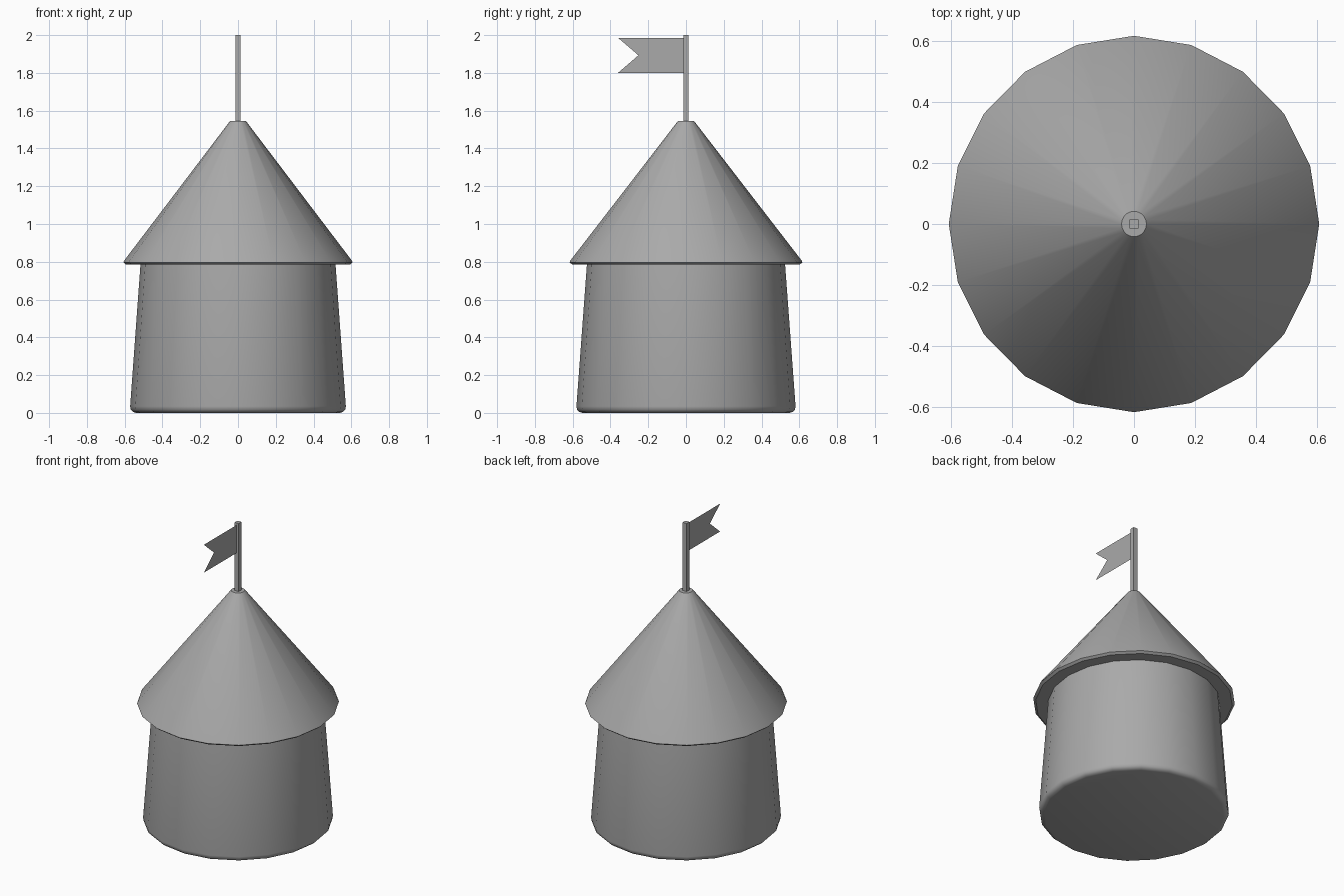
import bpy, bmesh
from math import radians, sin, cos, tau

cube = bpy.data.objects.get("Cube")
if cube:
    bpy.data.objects.remove(cube, do_unlink=True)

grey = bpy.data.materials.new("plain_grey")
grey.use_nodes = True
colour = (0.4, 0.4, 0.4, 1)
grey.diffuse_color = colour
grey.node_tree.nodes["Principled BSDF"].inputs["Base Color"].default_value = colour

SIDES = 20
DEPTH = 1.016  # the building is slightly deeper than it is wide


def add_object(name, bm):
    bmesh.ops.recalc_face_normals(bm, faces=bm.faces)
    mesh = bpy.data.meshes.new(name)
    bm.to_mesh(mesh)
    bm.free()
    mesh.materials.append(grey)
    obj = bpy.data.objects.new(name, mesh)
    bpy.context.collection.objects.link(obj)
    return obj


def smooth(obj, angle):
    bpy.ops.object.select_all(action="DESELECT")
    obj.select_set(True)
    bpy.context.view_layer.objects.active = obj
    bpy.ops.object.shade_smooth_by_angle(angle=radians(angle))


def turned(name, profile, angle):
    """Closed solid of revolution from (radius, height) points."""
    bm = bmesh.new()
    rings = [[bm.verts.new((r * cos(tau * i / SIDES), DEPTH * r * sin(tau * i / SIDES), z))
              for i in range(SIDES)] for r, z in profile]
    for low, high in zip(rings, rings[1:]):
        for i in range(SIDES):
            j = (i + 1) % SIDES
            bm.faces.new((low[i], low[j], high[j], high[i]))
    bm.faces.new(rings[0])
    bm.faces.new(rings[-1])
    smooth(add_object(name, bm), angle)


# Tapered wall with a rounded foot
turned("wall", [(0.54, 0), (0.556, 0.005), (0.568, 0.017), (0.571, 0.035), (0.516, 0.79)], 40)

# Conical roof with a thin slanted eave and a flat tip
turned("roof", [(0.592, 0.785), (0.607, 0.797), (0.603, 0.806), (0.046, 1.54), (0.041, 1.546)], 35)

# Square flagpole
bm = bmesh.new()
bmesh.ops.create_cube(bm, size=1)
for v in bm.verts:
    v.co.x *= 0.029
    v.co.y *= 0.029
    v.co.z = 2.0 if v.co.z > 0 else 1.53
add_object("flagpole", bm)

# Swallow-tailed flag, a single sheet pointing forward
bm = bmesh.new()
outline = [(-0.01, 1.8), (-0.36, 1.8), (-0.252, 1.893), (-0.36, 1.986), (-0.01, 1.986)]
bm.faces.new([bm.verts.new((0, y, z)) for y, z in outline])
add_object("flag", bm)
